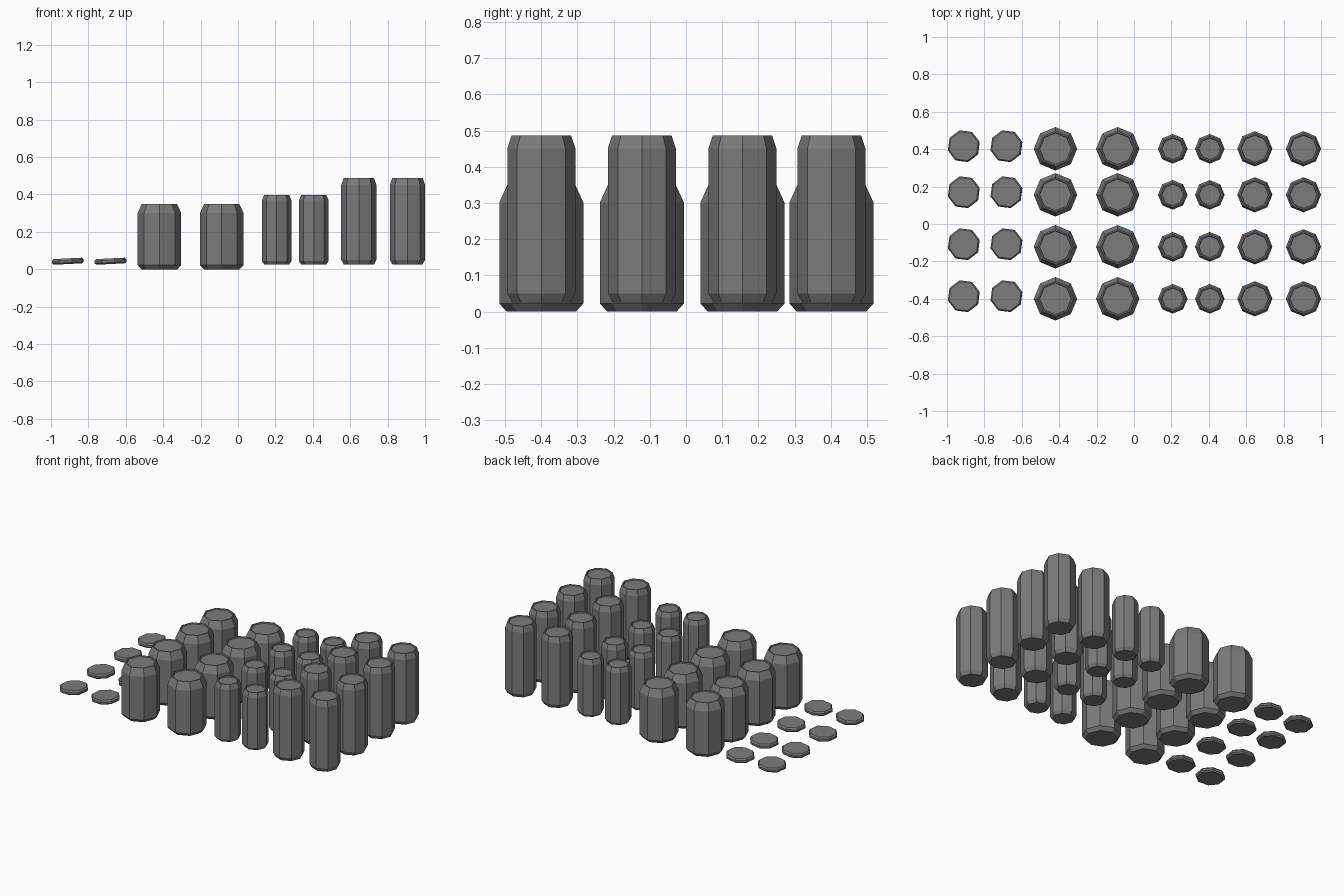
import bpy
import bmesh
from math import cos, sin, radians

cube = bpy.data.objects.get("Cube")
if cube:
    bpy.data.objects.remove(cube, do_unlink=True)

# Single dull metal colour
metal = bpy.data.materials.new("dull_grey_metal")
metal.use_nodes = True
colour = (0.2, 0.2, 0.2, 1)
metal.diffuse_color = colour
metal.node_tree.nodes["Principled BSDF"].inputs["Base Color"].default_value = colour

SIDES = 8


def can_mesh(name, profile, turn=0.0):
    """Stack eight-sided rings from a (radius, height) profile and cap both ends."""
    bm = bmesh.new()
    rings = []
    for r, z in profile:
        angles = [radians(turn + 360 * i / SIDES) for i in range(SIDES)]
        rings.append([bm.verts.new((r * cos(a), r * sin(a), z)) for a in angles])
    for low, high in zip(rings, rings[1:]):
        for i in range(SIDES):
            j = (i + 1) % SIDES
            bm.faces.new((low[i], low[j], high[j], high[i]))
    bm.faces.new(rings[0][::-1])
    bm.faces.new(rings[-1])
    mesh = bpy.data.meshes.new(name)
    bm.to_mesh(mesh)
    bm.free()
    mesh.materials.append(metal)
    return mesh


def can_profile(radius, top_radius, bottom_radius, height, shoulder, foot):
    """Tapered foot, straight wall, sloped shoulder and a shallow sunk lid."""
    return [(bottom_radius, 0), (radius, foot), (radius, height - shoulder),
            (top_radius, height), (top_radius - 0.007, height),
            (top_radius - 0.01, height - 0.006)]


def place_grid(name, mesh, columns, rows, z, tilt=0.0):
    for c, x in enumerate(columns):
        for r, y in enumerate(rows):
            obj = bpy.data.objects.new(f"{name}_{c + 1}_{r + 1}", mesh)
            obj.location = (x, y, z)
            obj.rotation_euler.y = tilt
            bpy.context.collection.objects.link(obj)


rows = [-0.4, -0.122, 0.156, 0.402]

# Wide, thin and tall cans
wide = can_mesh("wide_can", can_profile(0.116, 0.094, 0.096, 0.35, 0.048, 0.022))
place_grid("wide_can", wide, [-0.42, -0.087], rows, 0)

thin = can_mesh("thin_can", can_profile(0.079, 0.067, 0.066, 0.373, 0.03, 0.018))
place_grid("thin_can", thin, [0.207, 0.405], rows, 0.025)

tall = can_mesh("tall_can", can_profile(0.094, 0.082, 0.08, 0.462, 0.036, 0.025))
place_grid("tall_can", tall, [0.646, 0.906], rows, 0.025)

# Flat tins, leaning slightly
flat = can_mesh("flat_tin", [(0.078, -0.015), (0.088, -0.007), (0.088, 0.005),
                             (0.08, 0.015)], turn=15)
place_grid("flat_tin", flat, [-0.91, -0.682], [y + 0.014 for y in rows], 0.043,
           tilt=-0.05)
